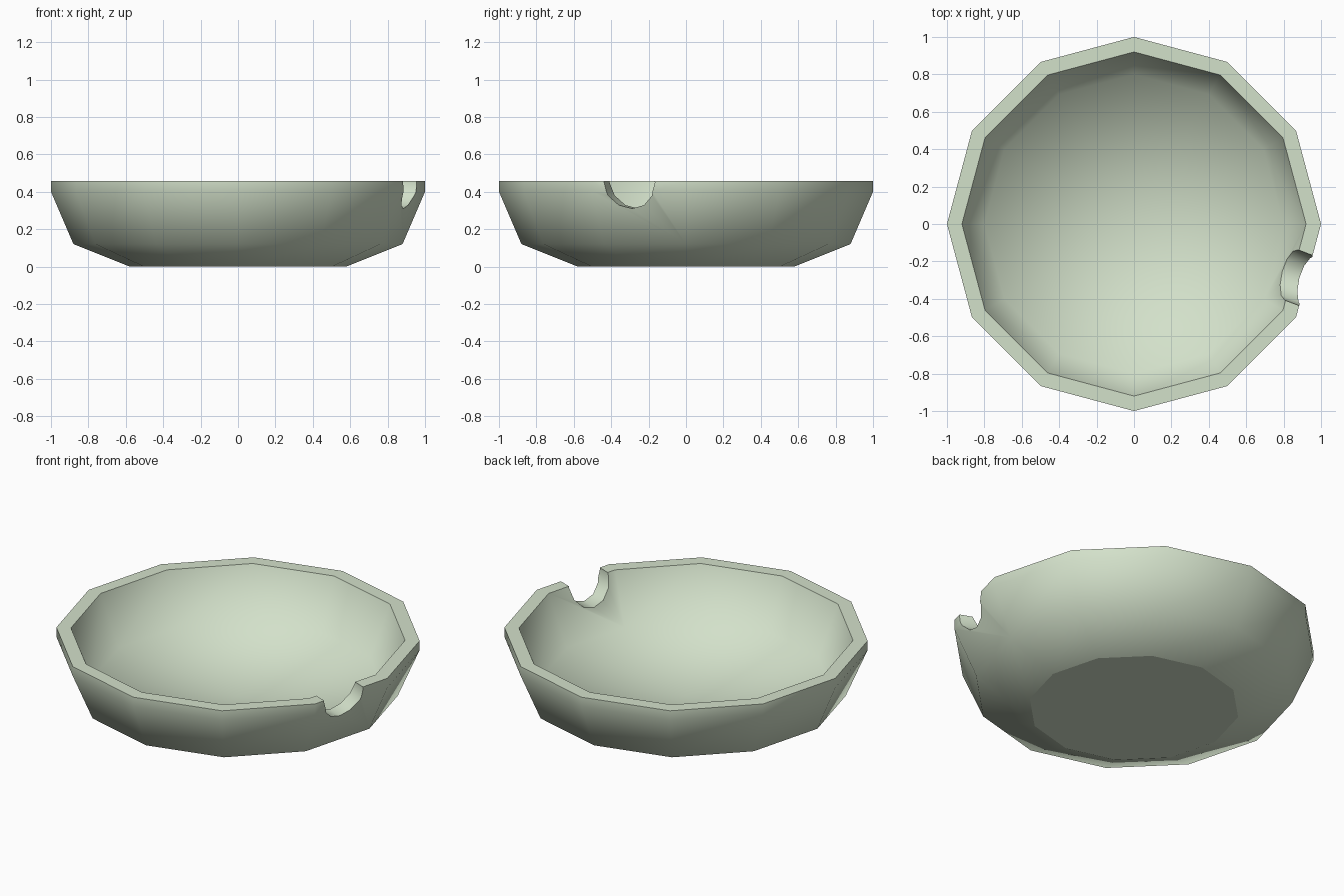
import bpy, bmesh, math
from mathutils import Matrix

if "Cube" in bpy.data.objects:
    bpy.data.objects.remove(bpy.data.objects["Cube"])

SIDES = 12
FLOOR_Z = 0.08
# wall section: outer base to rim, then inner rim down to the dished floor
PROFILE = [(0.58, 0), (0.88, 0.12), (1.0, 0.40), (1.0, 0.457),
           (0.92, 0.457), (0.80, 0.16)]


def add_object(name, bm):
    bmesh.ops.recalc_face_normals(bm, faces=bm.faces)
    mesh = bpy.data.meshes.new(name)
    bm.to_mesh(mesh)
    bm.free()
    obj = bpy.data.objects.new(name, mesh)
    bpy.context.collection.objects.link(obj)
    return obj


# bowl: twelve-sided revolved profile, flat base, floor meeting at a centre point
bm = bmesh.new()
rings = [[bm.verts.new((r * math.cos(i * math.tau / SIDES),
                        r * math.sin(i * math.tau / SIDES), z))
          for i in range(SIDES)] for r, z in PROFILE]
for a, b in zip(rings, rings[1:]):
    for i in range(SIDES):
        j = (i + 1) % SIDES
        bm.faces.new((a[i], a[j], b[j], b[i]))
bm.faces.new(rings[0])
centre = bm.verts.new((0, 0, FLOOR_Z))
for i in range(SIDES):
    bm.faces.new((rings[-1][i], rings[-1][(i + 1) % SIDES], centre))
bowl = add_object("bowl", bm)

# round notch through the rim
bm = bmesh.new()
turn = (Matrix.Translation((0.9, -0.295, 0.45))
        @ Matrix.Rotation(math.radians(-21), 4, 'Z')
        @ Matrix.Rotation(math.pi / 2, 4, 'Y'))
bmesh.ops.create_cone(bm, cap_ends=True, segments=12, radius1=0.14,
                      radius2=0.14, depth=0.5, matrix=turn)
cutter = add_object("notch_cutter", bm)
cutter.hide_render = True

bpy.context.view_layer.objects.active = bowl
bowl.select_set(True)
cut = bowl.modifiers.new("notch", 'BOOLEAN')
cut.operation = 'DIFFERENCE'
cut.solver = 'EXACT'
cut.object = cutter
bpy.ops.object.modifier_apply(modifier=cut.name)
bpy.data.objects.remove(cutter)

# soft walls, crisp rim and notch, flat base
bpy.ops.object.shade_smooth_by_angle(angle=math.radians(65))
for face in bowl.data.polygons:
    if face.normal.z < -0.99:
        face.use_smooth = False

# pale green ceramic
mat = bpy.data.materials.new("pale_green")
mat.diffuse_color = (0.65, 0.75, 0.59, 1)
mat.use_nodes = True
mat.node_tree.nodes["Principled BSDF"].inputs["Base Color"].default_value = mat.diffuse_color
bowl.data.materials.clear()
bowl.data.materials.append(mat)
